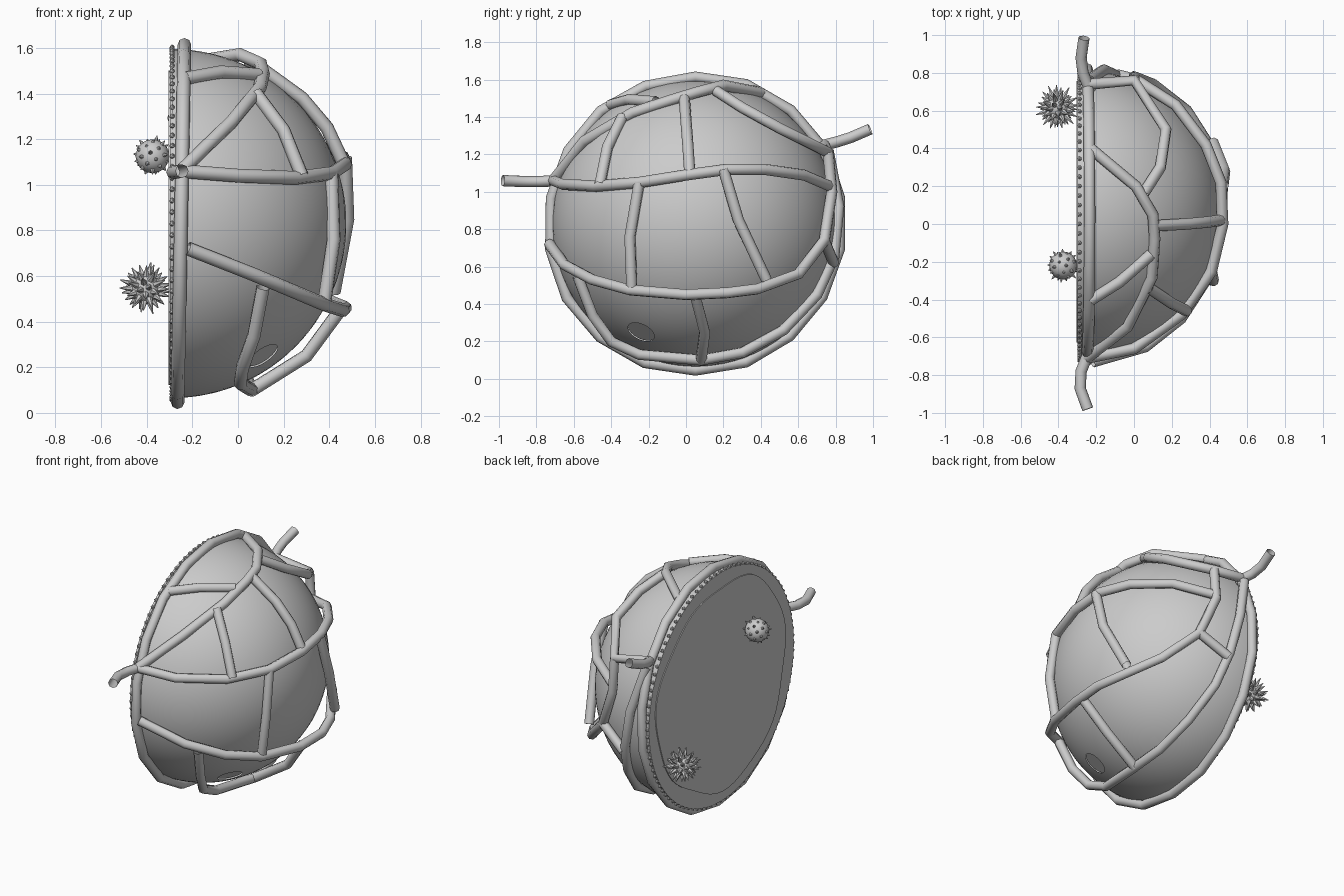
import bpy, bmesh, math, random
from mathutils import Vector

if "Cube" in bpy.data.objects:
    bpy.data.objects.remove(bpy.data.objects["Cube"])

random.seed(4)
C = Vector((-0.29, 0.05, 0.83))   # centre of the dome's flat face
R = 0.765


def finish(bm, name, smooth=True, angle=40):
    bmesh.ops.recalc_face_normals(bm, faces=bm.faces)
    me = bpy.data.meshes.new(name)
    bm.to_mesh(me)
    bm.free()
    ob = bpy.data.objects.new(name, me)
    bpy.context.collection.objects.link(ob)
    if smooth:
        bpy.ops.object.select_all(action='DESELECT')
        ob.select_set(True)
        bpy.context.view_layer.objects.active = ob
        bpy.ops.object.shade_smooth_by_angle(angle=math.radians(angle))
    return ob


def lift(p):
    """Keep a path point on or above the dome surface."""
    d = Vector(p) - C
    if d.length < R + 0.018:
        d = d.normalized() * (R + 0.018)
    return C + d


def tube(name, pts, r=0.03, cyclic=False, hug=True):
    cu = bpy.data.curves.new(name, 'CURVE')
    cu.dimensions = '3D'
    cu.bevel_depth = r
    cu.bevel_resolution = 2
    sp = cu.splines.new('POLY')
    sp.points.add(len(pts) - 1)
    for q, p in zip(sp.points, pts):
        q.co = (*(lift(p) if hug else p), 1)
    sp.use_cyclic_u = cyclic
    ob = bpy.data.objects.new(name, cu)
    bpy.context.collection.objects.link(ob)
    bpy.ops.object.select_all(action='DESELECT')
    ob.select_set(True)
    bpy.context.view_layer.objects.active = ob
    bpy.ops.object.convert(target='MESH')


# half-sphere dome with a round opening low on the front
hole_n = Vector((0.40, -0.29, -0.58)).normalized()
bm = bmesh.new()
bmesh.ops.create_uvsphere(bm, u_segments=64, v_segments=48, radius=R)
bmesh.ops.rotate(bm, verts=bm.verts, matrix=hole_n.to_track_quat('Z', 'Y').to_matrix())
for co, no in (((0, 0, 0), (-1, 0, 0)), (hole_n * (R * R - 0.08 ** 2) ** 0.5, hole_n)):
    bmesh.ops.bisect_plane(bm, geom=bm.verts[:] + bm.edges[:] + bm.faces[:],
                           plane_co=co, plane_no=no, clear_outer=True)
bmesh.ops.translate(bm, verts=bm.verts, vec=C)
finish(bm, "dome")

# recessed disc behind the opening
bm = bmesh.new()
bmesh.ops.create_circle(bm, cap_ends=True, segments=32, radius=0.08)
bmesh.ops.rotate(bm, verts=bm.verts, matrix=hole_n.to_track_quat('Z', 'Y').to_matrix())
bmesh.ops.translate(bm, verts=bm.verts, vec=C + hole_n * (R - 0.012))
finish(bm, "opening_disc", False)


def plate(name, radius_fn, x0, x1, n=64):
    """Flat plate across the cut side, outline given by radius_fn(angle)."""
    bm = bmesh.new()
    vs = []
    for i in range(n):
        a = 2 * math.pi * i / n
        r = radius_fn(a)
        vs.append(bm.verts.new((x0, C.y + r * math.cos(a), C.z + r * math.sin(a))))
    f = bm.faces.new(vs)
    ex = bmesh.ops.extrude_face_region(bm, geom=[f])
    for v in ex['geom']:
        if isinstance(v, bmesh.types.BMVert):
            v.co.x = x1
    finish(bm, name, False)


plate("cut_face", lambda a: 0.77, -0.285, -0.299)
plate("inner_layer", lambda a: 0.685 + 0.018 * math.sin(3 * a + 1) + 0.012 * math.sin(7 * a), -0.299, -0.305)

# small beads round the rim
bm = bmesh.new()
for i in range(96):
    a = 2 * math.pi * i / 96
    res = bmesh.ops.create_icosphere(bm, subdivisions=1, radius=0.013)
    bmesh.ops.translate(bm, verts=res['verts'],
                        vec=(-0.289, C.y + 0.772 * math.cos(a), C.z + 0.772 * math.sin(a)))
finish(bm, "rim_beads")

# rim tube, slightly irregular
rim = []
for i in range(18):
    a = 2 * math.pi * i / 18 + math.pi / 2
    r = 0.79 + random.uniform(-0.01, 0.004)
    rim.append((-0.25 + 0.015 * math.sin(a), C.y + r * math.cos(a), C.z + r * math.sin(a)))
tube("rim_tube", rim, cyclic=True)

# net of tubes over the dome, paths as x, y, z
tube("upper_arch", [(-0.23, 0.4, 1.53), (0.01, 0.2, 1.57), (0.10, 0.05, 1.53), (0.11, -0.08, 1.49),
                    (0.08, -0.27, 1.40), (-0.05, -0.5, 1.24), (-0.25, -0.71, 1.06)])
tube("upper_back_tube", [(0.05, 0.16, 1.54), (0.14, 0.3, 1.45), (0.17, 0.5, 1.34),
                         (0.0, 0.76, 1.21), (-0.24, 0.74, 1.25)])
tube("equator_tube", [(-0.25, -0.71, 1.06), (0.0, -0.66, 1.04), (0.25, -0.48, 1.03), (0.41, -0.25, 1.05),
                      (0.47, 0.0, 1.09), (0.46, 0.22, 1.12), (0.38, 0.42, 1.12), (0.22, 0.63, 1.09),
                      (0.0, 0.77, 1.03)])
tube("lower_tube", [(-0.22, -0.73, 0.72), (0.06, -0.65, 0.61), (0.25, -0.5, 0.53), (0.38, -0.3, 0.475),
                    (0.46, 0.0, 0.45), (0.47, 0.22, 0.46), (0.42, 0.38, 0.48), (0.28, 0.6, 0.56),
                    (0.1, 0.74, 0.74), (0.0, 0.78, 1.0), (0.0, 0.76, 1.21)])
tube("bottom_tube", [(0.11, -0.58, 0.55), (0.07, -0.5, 0.34), (0.02, -0.4, 0.2), (0.01, -0.25, 0.13),
                     (0.06, 0.08, 0.10), (0.04, 0.3, 0.14), (0.0, 0.52, 0.26), (-0.06, 0.7, 0.45),
                     (-0.1, 0.79, 0.65), (-0.16, 0.81, 0.92), (-0.24, 0.76, 1.22)])
tube("branch_top_left", [(-0.23, -0.4, 1.46), (-0.08, -0.3, 1.48), (0.09, -0.16, 1.48)])
tube("branch_upper_left", [(0.07, -0.33, 1.39), (0.20, -0.42, 1.24), (0.28, -0.46, 1.04)])
tube("branch_upper_middle", [(0.10, -0.01, 1.51), (0.28, 0.0, 1.38), (0.39, 0.01, 1.25), (0.46, 0.02, 1.10)])
tube("branch_middle_left", [(0.41, -0.25, 1.05), (0.42, -0.3, 0.76), (0.38, -0.29, 0.49)])
tube("branch_middle_right", [(0.47, 0.2, 1.12), (0.48, 0.28, 0.85), (0.42, 0.43, 0.53)])
tube("branch_bottom", [(0.44, 0.05, 0.44), (0.30, 0.10, 0.25), (0.06, 0.08, 0.10)])
tube("branch_back", [(0.10, 0.74, 0.74), (-0.09, 0.79, 0.62)])

# open tube ends sticking out at both sides
tube("front_horn", [(-0.24, -0.68, 1.06), (-0.28, -0.78, 1.055), (-0.285, -0.87, 1.055), (-0.245, -0.98, 1.06)], hug=False)
tube("back_horn", [(-0.23, 0.70, 1.24), (-0.27, 0.80, 1.265), (-0.28, 0.88, 1.29), (-0.265, 0.985, 1.335)], hug=False)


def spiky_ball(name, centre, r, count, tip, base):
    """Round body with cones spread evenly over it."""
    bm = bmesh.new()
    bmesh.ops.create_icosphere(bm, subdivisions=3, radius=r)
    for i in range(count):
        z = 1 - 2 * (i + 0.5) / count
        a = i * 2.39996
        s = math.sqrt(1 - z * z)
        d = Vector((s * math.cos(a), s * math.sin(a), z))
        h = tip * random.uniform(0.85, 1.05) - r * 0.9
        res = bmesh.ops.create_cone(bm, cap_ends=True, segments=6, radius1=base,
                                    radius2=base * 0.12, depth=h)
        bmesh.ops.rotate(bm, verts=res['verts'], matrix=d.to_track_quat('Z', 'Y').to_matrix())
        bmesh.ops.translate(bm, verts=res['verts'], vec=d * (r * 0.9 + h / 2))
    bmesh.ops.translate(bm, verts=bm.verts, vec=centre)
    finish(bm, name)


# two balls resting on the cut face
spiky_ball("knobbly_ball", (-0.375, -0.22, 1.125), 0.074, 40, 0.092, 0.012)
spiky_ball("spiky_ball", (-0.405, 0.615, 0.545), 0.066, 52, 0.12, 0.016)
